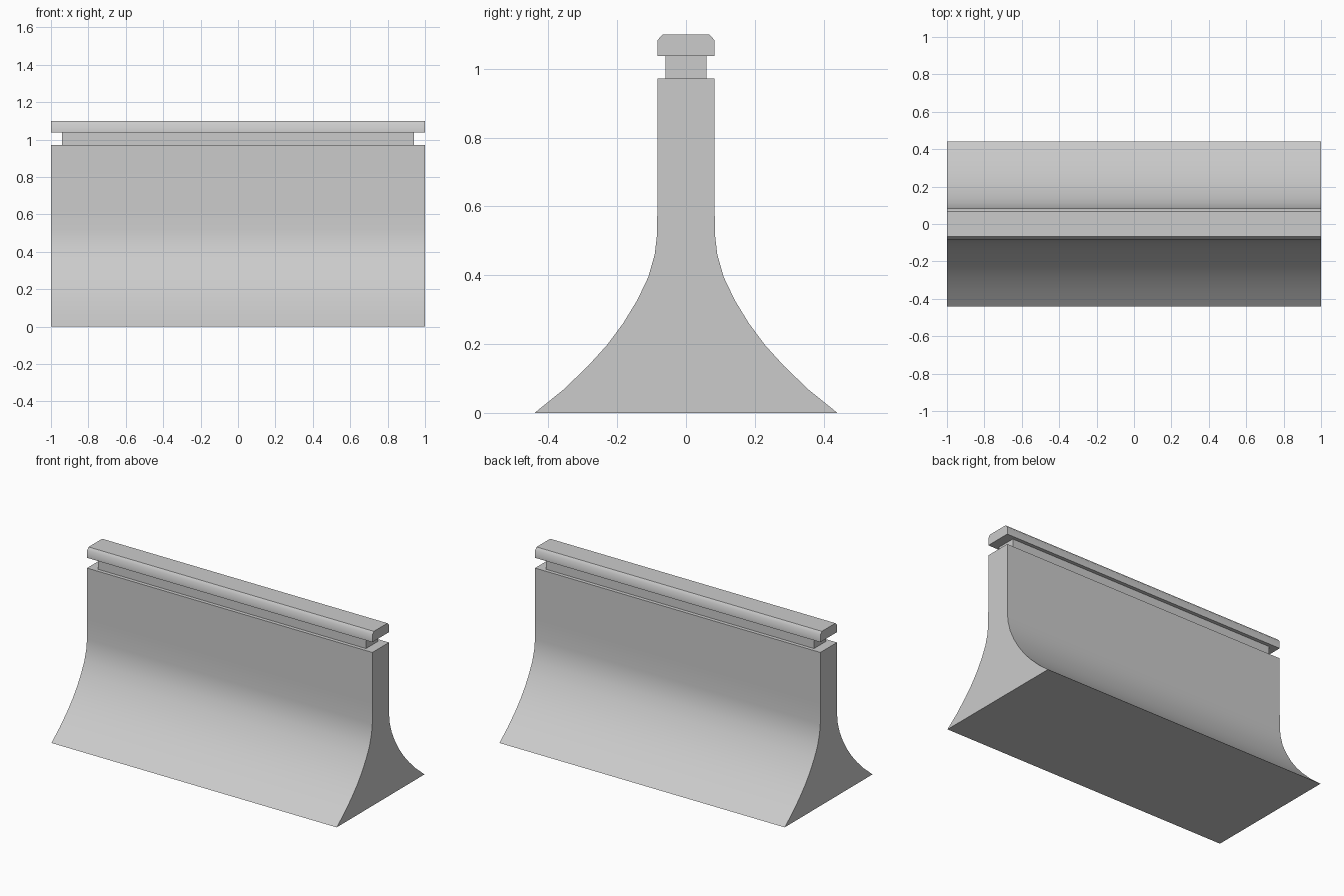
import bpy, bmesh, math

if "Cube" in bpy.data.objects:
    bpy.data.objects.remove(bpy.data.objects["Cube"])


def extrude_profile(name, half_profile, half_len):
    """Mirror a (y, z) half profile, listed bottom to top, and extrude it along x."""
    outline = half_profile + [(-y, z) for y, z in reversed(half_profile)]
    bm = bmesh.new()
    verts = [bm.verts.new((-half_len, y, z)) for y, z in outline]
    face = bm.faces.new(verts)
    ext = bmesh.ops.extrude_face_region(bm, geom=[face])
    moved = [g for g in ext["geom"] if isinstance(g, bmesh.types.BMVert)]
    bmesh.ops.translate(bm, verts=moved, vec=(2 * half_len, 0, 0))
    bmesh.ops.recalc_face_normals(bm, faces=bm.faces[:])
    # Smooth shading with sharp corners kept
    for f in bm.faces:
        f.smooth = True
    for e in bm.edges:
        e.smooth = e.calc_face_angle(0) < math.radians(45)
    mesh = bpy.data.meshes.new(name)
    bm.to_mesh(mesh)
    bm.free()
    obj = bpy.data.objects.new(name, mesh)
    bpy.context.collection.objects.link(obj)
    return obj


# Barrier wall with flared foot
extrude_profile("barrier_wall", [
    (0.44, 0.0), (0.357, 0.067), (0.284, 0.137), (0.229, 0.198),
    (0.183, 0.26), (0.142, 0.327), (0.11, 0.394), (0.091, 0.46),
    (0.084, 0.52), (0.083, 0.64), (0.083, 0.972)], 1.0)

# Recessed neck under the cap
extrude_profile("neck", [(0.06, 0.972), (0.06, 1.037)], 0.94)

# Chamfered top rail
extrude_profile("top_rail", [(0.083, 1.037), (0.083, 1.083), (0.068, 1.10)], 1.0)
